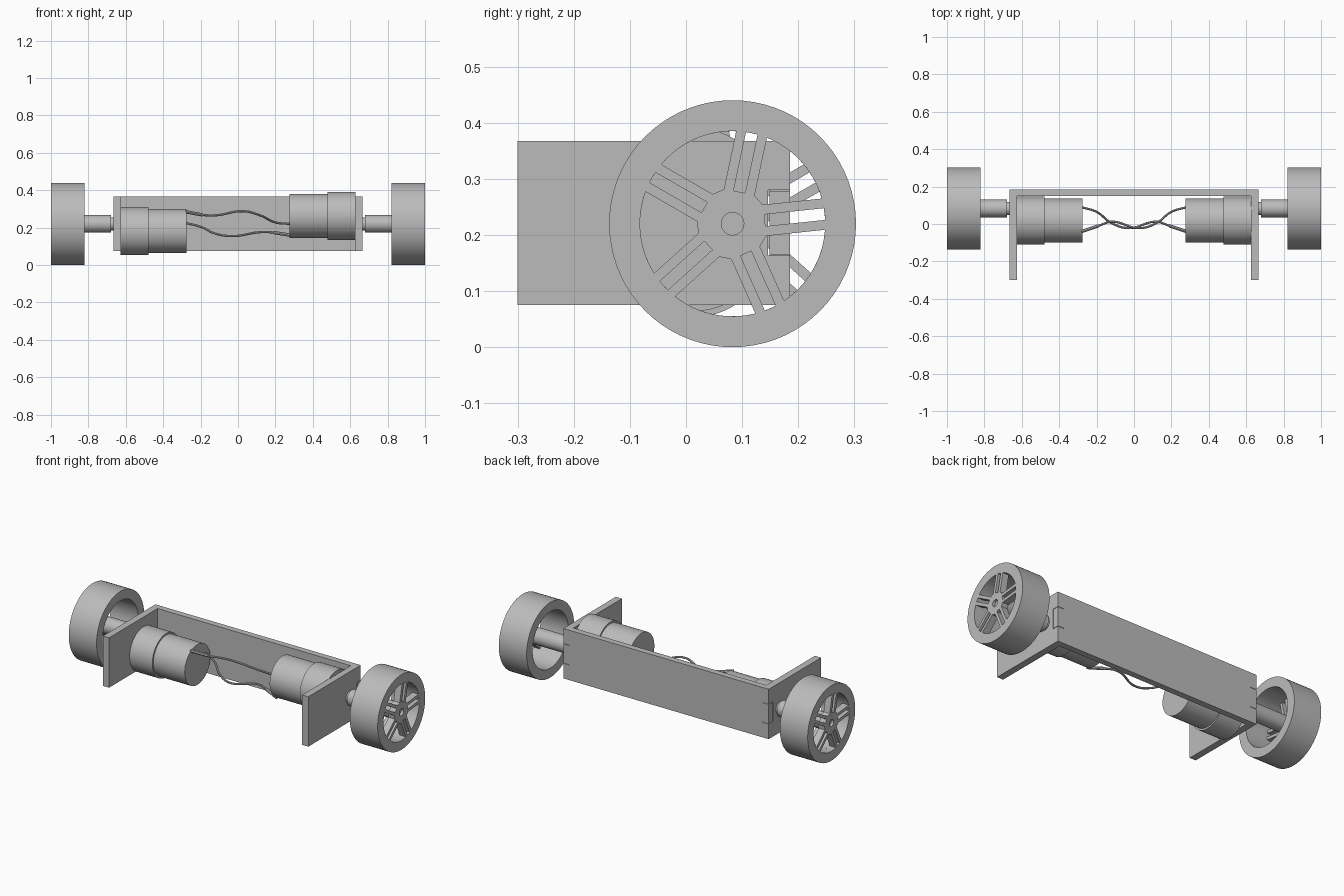
import bpy, bmesh, math
from mathutils import Matrix, Vector

cube = bpy.data.objects.get("Cube")
if cube:
    bpy.data.objects.remove(cube, do_unlink=True)

grey = bpy.data.materials.new("plain_grey")
grey.use_nodes = True
COLOUR = (0.5, 0.5, 0.5, 1)
grey.diffuse_color = COLOUR
grey.node_tree.nodes["Principled BSDF"].inputs["Base Color"].default_value = COLOUR

AXLE_Y, AXLE_Z = 0.083, 0.22
RIM, OPEN = 0.22, 0.165        # tyre radius and radius of the open centre


def frame(side, x, y, z):
    """Local x/y become depth/height; local z points outward on the given side."""
    m = Matrix(((0, 0, side), (side, 0, 0), (0, 1, 0))).to_4x4()
    m.translation = (x, y, z)
    return m


def finish(obj):
    bpy.ops.object.select_all(action="DESELECT")
    obj.select_set(True)
    bpy.context.view_layer.objects.active = obj
    if obj.type == "CURVE":
        bpy.ops.object.convert(target="MESH")
    obj = bpy.context.view_layer.objects.active
    obj.data.materials.clear()
    obj.data.materials.append(grey)
    bpy.ops.object.shade_smooth_by_angle(angle=math.radians(30))
    return obj


def plate(name, outlines, thickness, matrix):
    """Flat plate; inner outlines become holes."""
    curve = bpy.data.curves.new(name, "CURVE")
    curve.dimensions = "2D"
    curve.fill_mode = "BOTH"
    curve.extrude = thickness / 2
    for points in outlines:
        spline = curve.splines.new("POLY")
        spline.points.add(len(points) - 1)
        for p, (u, v) in zip(spline.points, points):
            p.co = (u, v, 0, 1)
        spline.use_cyclic_u = True
    obj = bpy.data.objects.new(name, curve)
    bpy.context.collection.objects.link(obj)
    obj.matrix_world = matrix
    return finish(obj)


def lathe(name, profile, matrix, closed=False):
    """Turned part from (radius, height) points."""
    bm = bmesh.new()
    verts = [bm.verts.new((r, 0, h)) for r, h in profile]
    pairs = list(zip(verts, verts[1:]))
    if closed:
        pairs.append((verts[-1], verts[0]))
    edges = [bm.edges.new(p) for p in pairs]
    bmesh.ops.spin(bm, geom=verts + edges, cent=(0, 0, 0), axis=(0, 0, 1),
                   angle=math.tau, steps=72)
    bmesh.ops.remove_doubles(bm, verts=bm.verts, dist=1e-5)
    bmesh.ops.recalc_face_normals(bm, faces=bm.faces)
    mesh = bpy.data.meshes.new(name)
    bm.to_mesh(mesh)
    bm.free()
    obj = bpy.data.objects.new(name, mesh)
    bpy.context.collection.objects.link(obj)
    obj.matrix_world = matrix
    return finish(obj)


def wire(name, points, radius):
    curve = bpy.data.curves.new(name, "CURVE")
    curve.dimensions = "3D"
    curve.bevel_depth = radius
    curve.bevel_resolution = 2
    curve.use_fill_caps = True
    spline = curve.splines.new("BEZIER")
    spline.bezier_points.add(len(points) - 1)
    for p, co in zip(spline.bezier_points, points):
        p.co = co
        p.handle_left_type = p.handle_right_type = "AUTO"
    obj = bpy.data.objects.new(name, curve)
    bpy.context.collection.objects.link(obj)
    return finish(obj)


def arc(radius, start, end, steps):
    return [(radius * math.cos(start + (end - start) * i / steps),
             radius * math.sin(start + (end - start) * i / steps))
            for i in range(steps + 1)]


def turn(points, angle):
    c, s = math.cos(angle), math.sin(angle)
    return [(u * c - v * s, u * s + v * c) for u, v in points]


def spoke_outlines():
    """Disc with five double spokes: a slot in each, a wide opening between."""
    outlines = [arc(RIM, 0, math.tau, 72)[:-1], arc(0.032, 0, math.tau, 48)[:-1]]
    slot, bar, flat = 0.0105, 0.028, 0.0625
    half = math.tau / 10
    tip = math.asin(slot / OPEN)
    narrow = [(0.058, slot), (0.058, -slot)] + arc(OPEN, -tip, tip, 4)
    w = (flat - bar / math.sin(half)) * math.tan(half)
    reach = half - math.asin(bar / OPEN)
    wide = [(flat, w), (flat, -w)] + arc(OPEN, -reach, reach, 12)
    for i in range(5):
        angle = math.radians(6 + 72 * i)
        outlines += [turn(narrow, angle), turn(wide, angle + half)]
    return outlines


# Bracket: back board tenoned into two side boards
LOW, HIGH, TAB_LOW, TAB_HIGH = 0.075, 0.367, 0.165, 0.278
half_back = [(0.625, LOW), (0.625, TAB_LOW), (0.665, TAB_LOW),
             (0.665, TAB_HIGH), (0.625, TAB_HIGH), (0.625, HIGH)]
back = half_back + [(-x, z) for x, z in reversed(half_back)]
facing_front = Matrix.Translation((0, 0.167, 0)) @ Matrix.Rotation(math.pi / 2, 4, "X")
plate("back_board", [back], 0.036, facing_front)
side_board = [(-0.3, LOW), (0.185, LOW), (0.185, TAB_LOW - 0.002),
              (0.146, TAB_LOW - 0.002), (0.146, TAB_HIGH + 0.002),
              (0.185, TAB_HIGH + 0.002), (0.185, HIGH), (-0.3, HIGH)]

for label, side in (("left", 1), ("right", -1)):
    plate(label + "_side_board", [side_board], 0.04, frame(1, side * 0.645, 0, 0))
    axle = frame(side, 0, AXLE_Y, AXLE_Z)

    # Wheel: hollow rim closed by a spoked outer face
    lathe(label + "_wheel_rim", [(OPEN, 0.82), (RIM, 0.82), (RIM, 0.96), (OPEN, 0.96)],
          axle, closed=True)
    plate(label + "_wheel_spokes", spoke_outlines(), 0.04,
          frame(side, side * 0.98, AXLE_Y, AXLE_Z))

    # Axle: thin pin out of the board, thick sleeve, bored hub end
    lathe(label + "_axle", [(0, 0.62), (0.035, 0.62), (0.035, 0.68), (0.047, 0.68),
                            (0.047, 0.96), (0.032, 0.96), (0.032, 1.0),
                            (0.02, 1.0), (0.02, 0.985), (0, 0.985)], axle)

    # Geared motor, set off the axle line
    lathe(label + "_motor", [(0, 0.275), (0.118, 0.275), (0.118, 0.478),
                             (0.128, 0.478), (0.128, 0.628), (0, 0.628)],
          frame(side, 0, 0.018, 0.2225 + side * 0.04))

# Wires joining the motors, with a sleeve at each front terminal
wire("upper_wire", [(-0.28, -0.04, 0.285), (-0.19, -0.01, 0.268), (-0.12, 0.012, 0.266),
                    (0.03, -0.022, 0.288), (0.12, 0.005, 0.265),
                    (0.2, 0.065, 0.228), (0.28, 0.09, 0.22)], 0.006)
wire("lower_wire", [(-0.28, 0.09, 0.225), (-0.2, 0.065, 0.205), (-0.12, 0.005, 0.168),
                    (-0.03, -0.022, 0.155), (0.12, 0.012, 0.176),
                    (0.19, -0.01, 0.174), (0.28, -0.04, 0.16)], 0.006)
wire("right_terminal", [(-0.28, -0.04, 0.285), (-0.19, -0.01, 0.268)], 0.009)
wire("left_terminal", [(0.28, -0.04, 0.16), (0.19, -0.01, 0.174)], 0.009)
